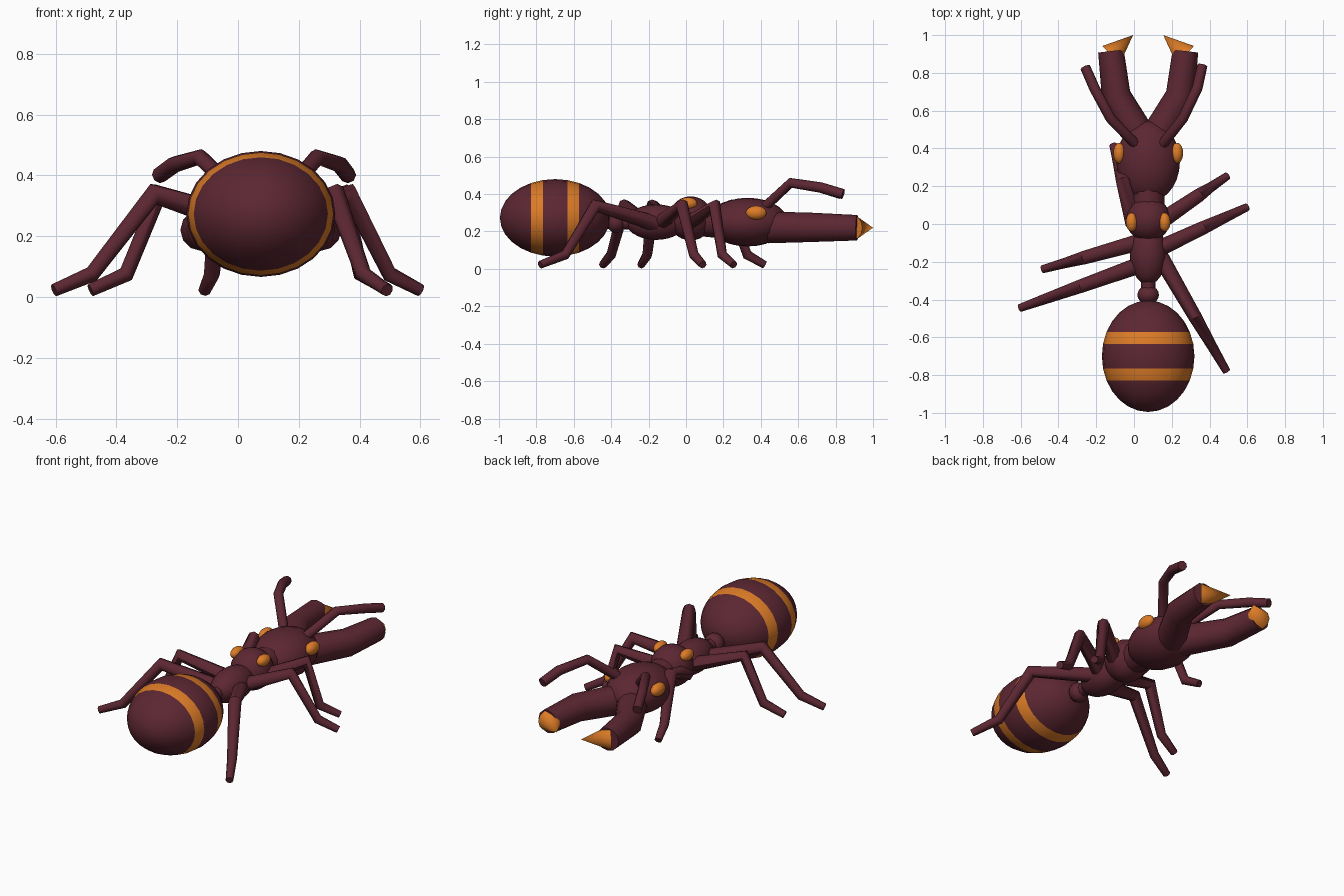
import bpy, math
from mathutils import Vector

if "Cube" in bpy.data.objects:
    bpy.data.objects.remove(bpy.data.objects["Cube"])

CX = 0.075  # body centre line


def material(name, color):
    m = bpy.data.materials.new(name)
    m.diffuse_color = (*color, 1)
    m.use_nodes = True
    m.node_tree.nodes["Principled BSDF"].inputs["Base Color"].default_value = m.diffuse_color
    return m


maroon = material("dark_maroon", (0.108, 0.020, 0.032))
orange = material("amber_orange", (0.72, 0.20, 0.02))


def smooth(ob, angle=40):
    bpy.ops.object.select_all(action='DESELECT')
    ob.select_set(True)
    bpy.context.view_layer.objects.active = ob
    bpy.ops.object.shade_smooth_by_angle(angle=math.radians(angle))


def ellipsoid(name, loc, radii, mat, segments=24, rings=14):
    """Sphere with its poles along y, stretched to the given radii."""
    bpy.ops.mesh.primitive_uv_sphere_add(segments=segments, ring_count=rings)
    ob = bpy.context.object
    ob.name = name
    for v in ob.data.vertices:
        x, y, z = v.co
        v.co = (x * radii[0], -z * radii[1], y * radii[2])
    ob.location = loc
    ob.data.materials.append(mat)
    smooth(ob, 60)
    return ob


def limb(name, points, radii, mat=maroon, res=2):
    """Tapered, capped tube through the points."""
    cu = bpy.data.curves.new(name, 'CURVE')
    cu.dimensions = '3D'
    cu.bevel_depth = 1
    cu.bevel_resolution = res
    cu.use_fill_caps = True
    sp = cu.splines.new('POLY')
    sp.points.add(len(points) - 1)
    for p, co, r in zip(sp.points, points, radii):
        p.co = (*co, 1)
        p.radius = r
    ob = bpy.data.objects.new(name, cu)
    bpy.context.collection.objects.link(ob)
    bpy.ops.object.select_all(action='DESELECT')
    ob.select_set(True)
    bpy.context.view_layer.objects.active = ob
    bpy.ops.object.convert(target='MESH')
    ob = bpy.context.object
    ob.name = name
    ob.data.materials.clear()
    ob.data.materials.append(mat)
    smooth(ob, 50)
    return ob


# Abdomen with two orange rings of faces
abdomen = ellipsoid("abdomen", (CX, -0.70, 0.273), (0.245, 0.295, 0.207), maroon)
abdomen.data.materials.append(orange)
for f in abdomen.data.polygons:
    if 0.07 < abs(f.center.y) < 0.125:
        f.material_index = 1

# Waist, thorax and head
ellipsoid("waist_knob", (CX, -0.375, 0.25), (0.057, 0.05, 0.057), maroon, 16, 10)
limb("waist_stalk", [(CX, -0.43, 0.25), (CX, -0.27, 0.25)], [0.036, 0.04])
ellipsoid("rear_thorax", (CX, -0.16, 0.25), (0.097, 0.16, 0.095), maroon)
ellipsoid("front_thorax", (CX, 0.025, 0.27), (0.118, 0.118, 0.118), maroon)
ellipsoid("head", (CX, 0.33, 0.25), (0.168, 0.215, 0.13), maroon)
limb("neck", [(CX, 0.08, 0.26), (CX, 0.22, 0.25)], [0.085, 0.09], res=4)

# Paired parts on both sides of the centre line
for side, s in (("left", -1), ("right", 1)):
    ellipsoid(f"{side}_head_eye", (CX + s * 0.153, 0.375, 0.30),
              (0.032, 0.055, 0.038), orange, 16, 10)
    ellipsoid(f"{side}_thorax_eye", (CX + s * 0.087, 0.01, 0.35),
              (0.031, 0.05, 0.033), orange, 16, 10)
    # Jaw arm with a pointed tip turned inward
    limb(f"{side}_jaw", [(CX + s * 0.03, 0.44, 0.222), (CX + s * 0.17, 0.68, 0.222),
                         (CX + s * 0.197, 0.915, 0.22)], [0.085, 0.078, 0.068], res=4)
    base = Vector((CX + s * 0.197, 0.893, 0.22))
    apex = Vector((CX + s * 0.08, 1.0, 0.22))
    axis = apex - base
    bpy.ops.mesh.primitive_cone_add(vertices=12, radius1=0.067, radius2=0,
                                    depth=axis.length, location=(base + apex) / 2)
    tip = bpy.context.object
    tip.name = f"{side}_jaw_tip"
    tip.rotation_euler = axis.to_track_quat('Z', 'Y').to_euler()
    tip.data.materials.append(orange)
    smooth(tip, 40)

# Antennae
feeler_radii = [0.027, 0.027, 0.028, 0.027]
limb("left_antenna", [(0.01, 0.42, 0.33), (-0.125, 0.56, 0.46),
                      (-0.21, 0.72, 0.435), (-0.258, 0.83, 0.40)], feeler_radii)
limb("right_antenna", [(0.15, 0.42, 0.33), (0.26, 0.56, 0.46),
                       (0.335, 0.72, 0.435), (0.362, 0.84, 0.40)], feeler_radii)

# Legs: each runs in one vertical plane from hip to foot
legs = {
    "left_front_leg": ((0.0, 0.0), (-0.11, 0.42), 0.55, 0.78),
    "left_middle_leg": ((0.05, -0.09), (-0.485, -0.24), 0.58, 0.78),
    "left_rear_leg": ((0.05, -0.21), (-0.605, -0.445), 0.50, 0.81),
    "right_front_leg": ((0.12, 0.0), (0.495, 0.255), 0.60, 0.76),
    "right_middle_leg": ((0.09, -0.15), (0.60, 0.09), 0.54, 0.80),
    "right_rear_leg": ((0.12, -0.14), (0.49, -0.78), 0.54, 0.79),
}
for name, (hip, foot, knee_t, ankle_t) in legs.items():
    hip, foot = Vector(hip), Vector(foot)
    path = [(*hip.lerp(foot, t), z) for t, z in
            ((0, 0.235), (knee_t, 0.338), (ankle_t, 0.075), (1, 0.022))]
    limb(name, path, [0.045, 0.036, 0.027, 0.021])
